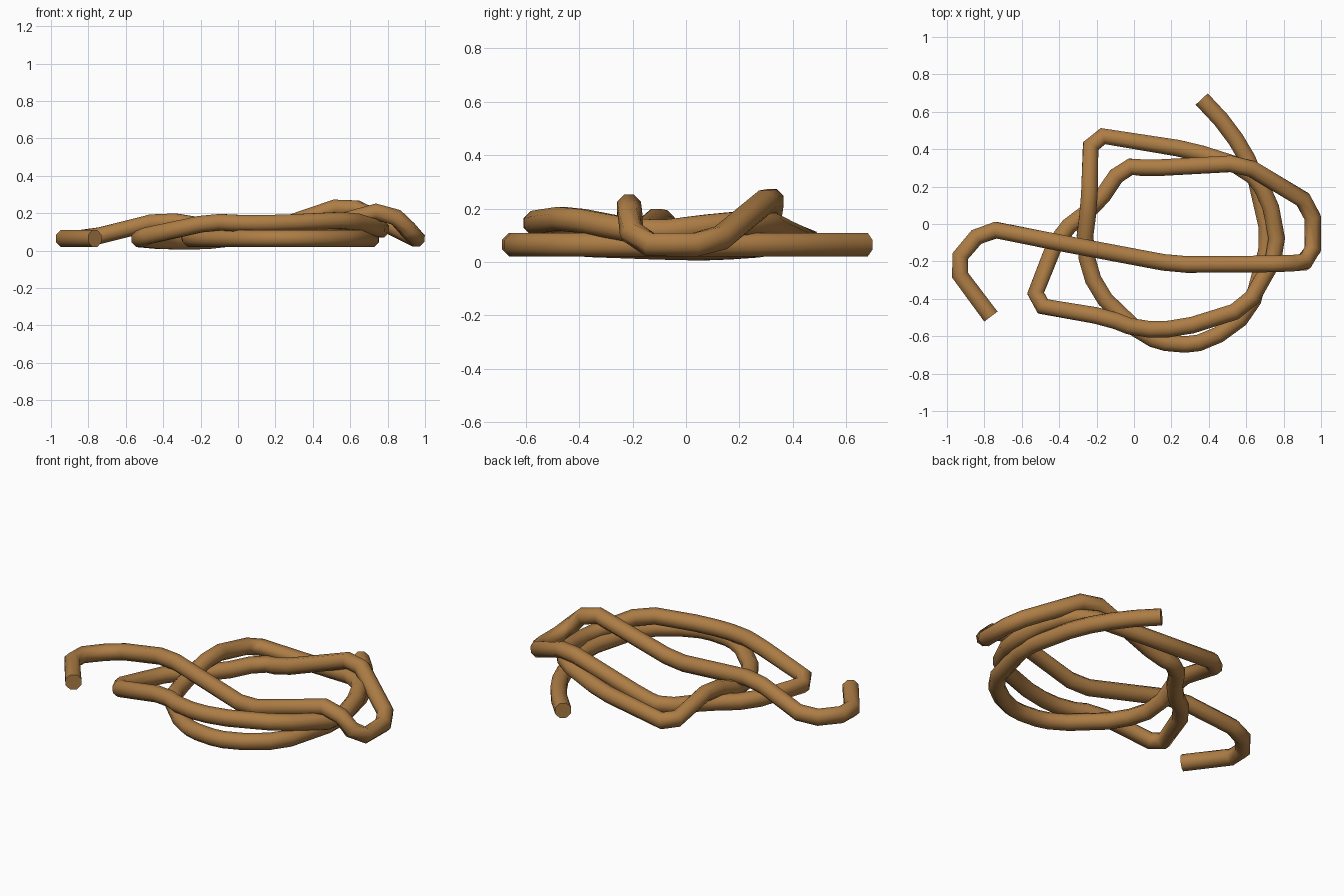
import bpy, math
from mathutils import Vector

if "Cube" in bpy.data.objects:
    bpy.data.objects.remove(bpy.data.objects["Cube"])

# the rope lies on the ground at this height where no height is given
GROUND = 0.065

# corners of the knot's centre line
corners = [
    # left tail and long front strand
    (-.765, -.495), (-.97, -.22), (-.8, -.02), (-.4, -.1, .165), (.22, -.217), (.8, -.213, .225),
    # right bend, rear strand, left bend
    (.955, -.2), (.955, .1), (.58, .325, .25), (.08, .298, .08), (-.06, .31),
    (-.2, .1, .05), (-.4, -.05, .052), (-.55, -.43),
    # inner loop, front to rear
    (-.14, -.5, .155), (.02, -.565, .145), (.25, -.56, .148), (.6, -.45, .165),
    (.775, -.14, .107), (.72, .15, .142), (.6, .3, .15), (.3, .395, .1), (-.23, .48),
    # outer loop on the ground and rear tail
    (-.24, .1, .15), (-.27, -.12), (-.2, -.36), (.05, -.6), (.22, -.65), (.4, -.63),
    (.62, -.47), (.725, -.08), (.64, .29), (.51, .51), (.362, .668),
]


def ease_corners(points, cut=0.065):
    """Replace every inner corner by two points, so bends are rounded off."""
    out = [points[0]]
    for a, b, c in zip(points, points[1:], points[2:]):
        for other in (a, c):
            d = other - b
            out.append(b + d.normalized() * min(cut, 0.3 * d.length))
    return out + [points[-1]]


path = ease_corners([Vector(c if len(c) == 3 else (*c, GROUND)) for c in corners])

# rope colour
mat = bpy.data.materials.new("tan rope")
mat.diffuse_color = (0.42, 0.205, 0.06, 1)
mat.use_nodes = True
mat.node_tree.nodes["Principled BSDF"].inputs["Base Color"].default_value = mat.diffuse_color

# eight-sided rope swept along the path
curve = bpy.data.curves.new("rope", "CURVE")
curve.dimensions = '3D'
curve.twist_mode = 'Z_UP'
curve.bevel_depth = 0.048
curve.bevel_resolution = 2
curve.use_fill_caps = True
spline = curve.splines.new('POLY')
spline.points.add(len(path) - 1)
for p, co in zip(spline.points, path):
    p.co = (*co, 1)
    p.tilt = math.radians(22.5)
rope = bpy.data.objects.new("knotted_rope", curve)
bpy.context.collection.objects.link(rope)
curve.materials.append(mat)

# turn into a smooth mesh with crisp cut ends
bpy.context.view_layer.objects.active = rope
rope.select_set(True)
bpy.ops.object.convert(target='MESH')
bpy.ops.object.shade_smooth_by_angle(angle=math.radians(60))
